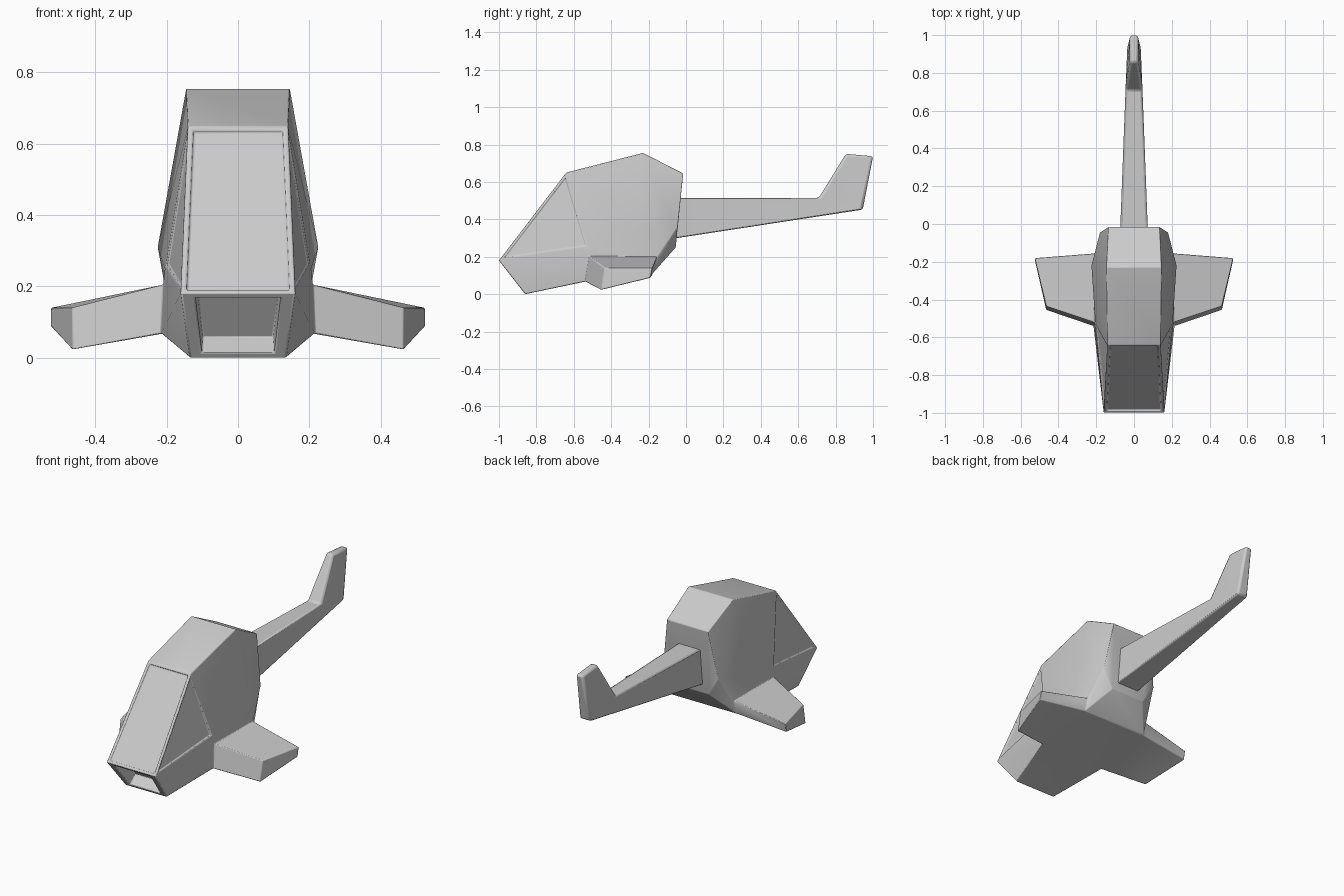
import bpy, bmesh, math

cube = bpy.data.objects.get("Cube")
if cube:
    bpy.data.objects.remove(cube)

grey = bpy.data.materials.new("hull_grey")
grey.use_nodes = True
COLOUR = (0.6, 0.6, 0.6, 1)
grey.diffuse_color = COLOUR
grey.node_tree.nodes["Principled BSDF"].inputs["Base Color"].default_value = COLOUR


def build(name, points, side_faces, centre_strips, panels, bevel):
    """Mirrored shell: side faces appear on both sides, strips bridge the middle."""
    bm = bmesh.new()
    left = {k: bm.verts.new(p) for k, p in points.items()}
    right = {k: bm.verts.new((-p[0], p[1], p[2])) for k, p in points.items()}
    made = {}
    for f in side_faces.split():
        made[f] = [bm.faces.new([s[c] for c in f]) for s in (left, right)]
    for a, b in centre_strips.split():
        made[a + b] = [bm.faces.new((left[a], left[b], right[b], right[a]))]
    bmesh.ops.recalc_face_normals(bm, faces=bm.faces)
    # recessed panels: rim width, depth, narrowing of the inner face
    for key, (rim, depth, narrow) in panels.items():
        for face in made[key]:
            bmesh.ops.inset_region(bm, faces=[face], thickness=rim, use_even_offset=True)
            for v in face.verts:
                v.co.x *= narrow
            bmesh.ops.inset_region(bm, faces=[face], thickness=0.004, depth=-depth)
    mesh = bpy.data.meshes.new(name)
    bm.to_mesh(mesh)
    bm.free()
    obj = bpy.data.objects.new(name, mesh)
    bpy.context.collection.objects.link(obj)
    mesh.materials.append(grey)
    mod = obj.modifiers.new("soft_edges", "BEVEL")
    mod.width = bevel
    mod.segments = 2
    mod.limit_method = "ANGLE"
    mod.angle_limit = math.radians(22)
    bpy.ops.object.select_all(action="DESELECT")
    obj.select_set(True)
    bpy.context.view_layer.objects.active = obj
    bpy.ops.object.shade_smooth_by_angle(angle=math.radians(40))


# Hull with stub wings growing out of its lower sides
hull = {
    "A": (0.16, -1.0, 0.18),      # nose upper corner
    "B": (0.135, -0.86, 0.0),     # chin
    "W": (0.14, -0.64, 0.65),     # windscreen top
    "S": (0.205, -0.52, 0.25),    # side window rear corner
    "R": (0.145, -0.23, 0.755),   # roof peak
    "M": (0.225, -0.22, 0.31),    # widest point
    "K": (0.135, -0.015, 0.645),  # rear roof corner
    "N": (0.18, -0.045, 0.36),    # rear side
    "E": (0.11, -0.055, 0.25),    # rear bottom
    "F": (0.21, -0.52, 0.205),    # wing root corners
    "T": (0.205, -0.155, 0.2),
    "Q": (0.215, -0.17, 0.12),
    "P": (0.215, -0.54, 0.067),
    "f": (0.465, -0.435, 0.14),   # wing tip corners
    "t": (0.525, -0.18, 0.14),
    "q": (0.525, -0.19, 0.087),
    "p": (0.465, -0.455, 0.022),
}
build("hull", hull,
      "AWS WRM WMS RKNM KEN ASF AFPB SMTF MNT NEQT FTtf TQqt QPpq PFfp ftqp",
      "AW WR RK KE EQ QP PB BA",
      {"AW": (0.014, 0.01, 1), "BA": (0.016, 0.07, 0.84), "AWS": (0.012, 0.008, 1)},
      0.01)

# Tail boom with upright fin
tail = {
    "a": (0.075, -0.08, 0.515), "b": (0.045, 0.71, 0.515),
    "c": (0.022, 0.855, 0.75), "d": (0.022, 1.0, 0.737),
    "e": (0.035, 0.945, 0.452), "g": (0.075, -0.08, 0.295),
}
build("tail_boom", tail, "abeg bcde", "ab bc cd de eg ga", {}, 0.012)
